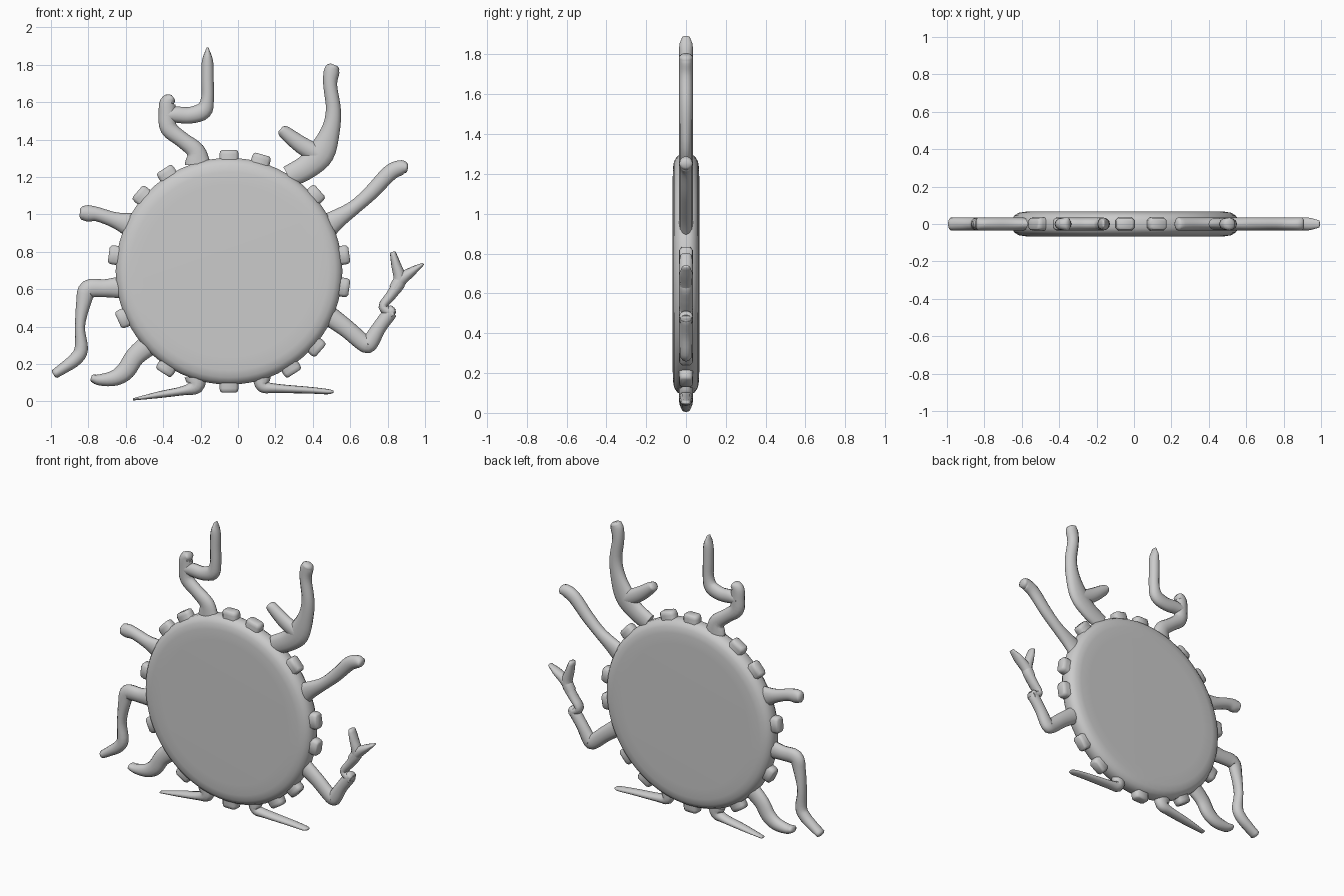
import bpy, bmesh, math
from mathutils import Vector

if "Cube" in bpy.data.objects:
    bpy.data.objects.remove(bpy.data.objects["Cube"])

grey = bpy.data.materials.new("grey")
grey.diffuse_color = (0.6, 0.6, 0.6, 1)
grey.use_nodes = True
grey.node_tree.nodes["Principled BSDF"].inputs["Base Color"].default_value = grey.diffuse_color
CX, CZ, R = -0.048, 0.696, 0.608


def finish(bm, name, angle=50):
    bmesh.ops.recalc_face_normals(bm, faces=bm.faces[:])
    me = bpy.data.meshes.new(name)
    bm.to_mesh(me)
    bm.free()
    ob = bpy.data.objects.new(name, me)
    bpy.context.collection.objects.link(ob)
    me.materials.append(grey)
    bpy.ops.object.select_all(action='DESELECT')
    ob.select_set(True)
    bpy.context.view_layer.objects.active = ob
    bpy.ops.object.shade_smooth_by_angle(angle=math.radians(angle))
    return ob


def loft(bm, rings):
    vs = [[bm.verts.new(p) for p in ring] for ring in rings]
    n = len(vs[0])
    for a, b in zip(vs, vs[1:]):
        for i in range(n):
            bm.faces.new((a[i], a[(i + 1) % n], b[(i + 1) % n], b[i]))
    bm.faces.new(vs[0])
    bm.faces.new(vs[-1])


def smooth_path(pts, steps=4):
    """Catmull-Rom through (x, z, radius) points."""
    p = [Vector(q) for q in pts]
    p = [2 * p[0] - p[1]] + p + [2 * p[-1] - p[-2]]
    out = []
    for a, b, c, d in zip(p, p[1:], p[2:], p[3:]):
        for k in range(steps):
            t = k / steps
            out.append(0.5 * (2 * b + (c - a) * t + (2 * a - 5 * b + 4 * c - d) * t * t
                              + (3 * b - a - 3 * c + d) * t ** 3))
    return out + [p[-2]]


def limb(name, *paths):
    """Tapering tubes in the upright plane, with rounded tips."""
    bm = bmesh.new()
    for pts in paths:
        path = smooth_path(pts)
        rings = []
        for i, q in enumerate(path):
            a, b = path[max(i - 1, 0)], path[min(i + 1, len(path) - 1)]
            t = Vector((b.x - a.x, 0, b.y - a.y)).normalized()
            side = Vector((-t.z, 0, t.x))
            r = max(q.z, 0.004)
            depth = min(0.034, 0.012 + r)
            c = Vector((q.x, 0, q.y))

            def ring(s, off):
                return [c + t * off + side * (r * s * math.cos(u)) + Vector((0, depth * s * math.sin(u), 0))
                        for u in (math.tau * k / 12 for k in range(12))]
            rings.append(ring(1, 0))
        rings.append(ring(0.6, 0.3 * r))
        loft(bm, rings)
    finish(bm, name, 60)


# Round body: soft-edged thick disc
profile = [(0.46, -0.067), (0.53, -0.066), (0.568, -0.06), (0.592, -0.045), (0.606, -0.022)]
profile += [(r, -y) for r, y in reversed(profile)]
bm = bmesh.new()
loft(bm, [[(CX + r * math.cos(a), y, CZ + r * math.sin(a))
           for a in (math.tau * k / 72 for k in range(72))] for r, y in profile])
finish(bm, "body_disc")

# Rounded studs around the rim
for i, deg in enumerate((90, 74, 41.5, 8, -8, -41, -57.5, -90, -123, -156, 172, 139, 122.5)):
    a = math.radians(deg)
    out, side = Vector((math.cos(a), 0, math.sin(a))), Vector((-math.sin(a), 0, math.cos(a)))
    rings = []
    for h, s in ((-0.03, 1.0), (0.018, 1.0), (0.034, 0.93), (0.041, 0.72)):
        rings.append([Vector((CX, 0, CZ)) + out * (R + h) + side * (0.051 * s * u) + Vector((0, 0.034 * s * v, 0))
                      for u, v in ((1, .6), (.7, 1), (-.7, 1), (-1, .6), (-1, -.6), (-.7, -1), (.7, -1), (1, -.6))])
    bm = bmesh.new()
    loft(bm, rings)
    finish(bm, f"rim_stud_{i + 1}")

# Pointed, hooked limb at upper left
limb("hooked_limb",
     [(-.215, 1.27, .07), (-.228, 1.34, .05), (-.30, 1.40, .042), (-.37, 1.46, .046),
      (-.378, 1.54, .046), (-.375, 1.60, .042), (-.352, 1.622, .024)],
     [(-.385, 1.53, .035), (-.33, 1.533, .043), (-.255, 1.53, .044), (-.185, 1.555, .046),
      (-.163, 1.62, .034), (-.163, 1.72, .033), (-.163, 1.82, .03), (-.163, 1.89, .006)])

# Forked limb at upper right
limb("forked_limb",
     [(.27, 1.20, .06), (.37, 1.255, .065), (.445, 1.33, .072), (.495, 1.45, .05), (.51, 1.56, .04),
      (.493, 1.69, .037), (.50, 1.76, .042), (.51, 1.79, .034)],
     [(.43, 1.32, .05), (.34, 1.37, .046), (.255, 1.435, .036), (.235, 1.452, .028)])

# Plain limbs
limb("right_upper_limb", [(.45, .92, .075), (.53, .975, .052), (.625, 1.04, .038), (.715, 1.12, .04),
                          (.81, 1.22, .043), (.87, 1.25, .04), (.90, 1.25, .028)])
limb("left_upper_limb", [(-.58, .945, .065), (-.66, .97, .042), (-.75, 1.0, .038),
                         (-.80, 1.005, .044), (-.835, 1.008, .036)])
limb("left_bent_leg", [(-.62, .61, .06), (-.71, .605, .048), (-.80, .60, .05), (-.825, .53, .04),
                       (-.845, .40, .027), (-.838, .28, .036), (-.87, .225, .036),
                       (-.93, .18, .03), (-.98, .147, .025)])
limb("left_foot_leg", [(-.47, .31, .06), (-.55, .24, .052), (-.60, .165, .05), (-.66, .125, .042),
                       (-.74, .115, .03), (-.78, .125, .02)])
limb("bottom_left_spike", [(-.225, .13, .06), (-.228, .08, .043), (-.29, .058, .025),
                           (-.42, .036, .018), (-.56, .011, .006)])
limb("bottom_right_spike", [(.125, .13, .05), (.135, .08, .035), (.20, .07, .025), (.38, .06, .018),
                            (.48, .052, .014), (.51, .052, .006)])

# Jointed leg with a two-pronged claw
limb("clawed_leg",
     [(.47, .47, .055), (.58, .39, .048), (.675, .31, .046), (.705, .315, .046),
      (.755, .395, .038), (.815, .475, .037), (.835, .488, .02)],
     [(.83, .465, .03), (.775, .505, .024), (.82, .57, .028), (.865, .645, .034),
      (.845, .73, .026), (.828, .795, .016)],
     [(.835, .60, .03), (.87, .65, .034), (.93, .695, .024), (.99, .735, .007)])
